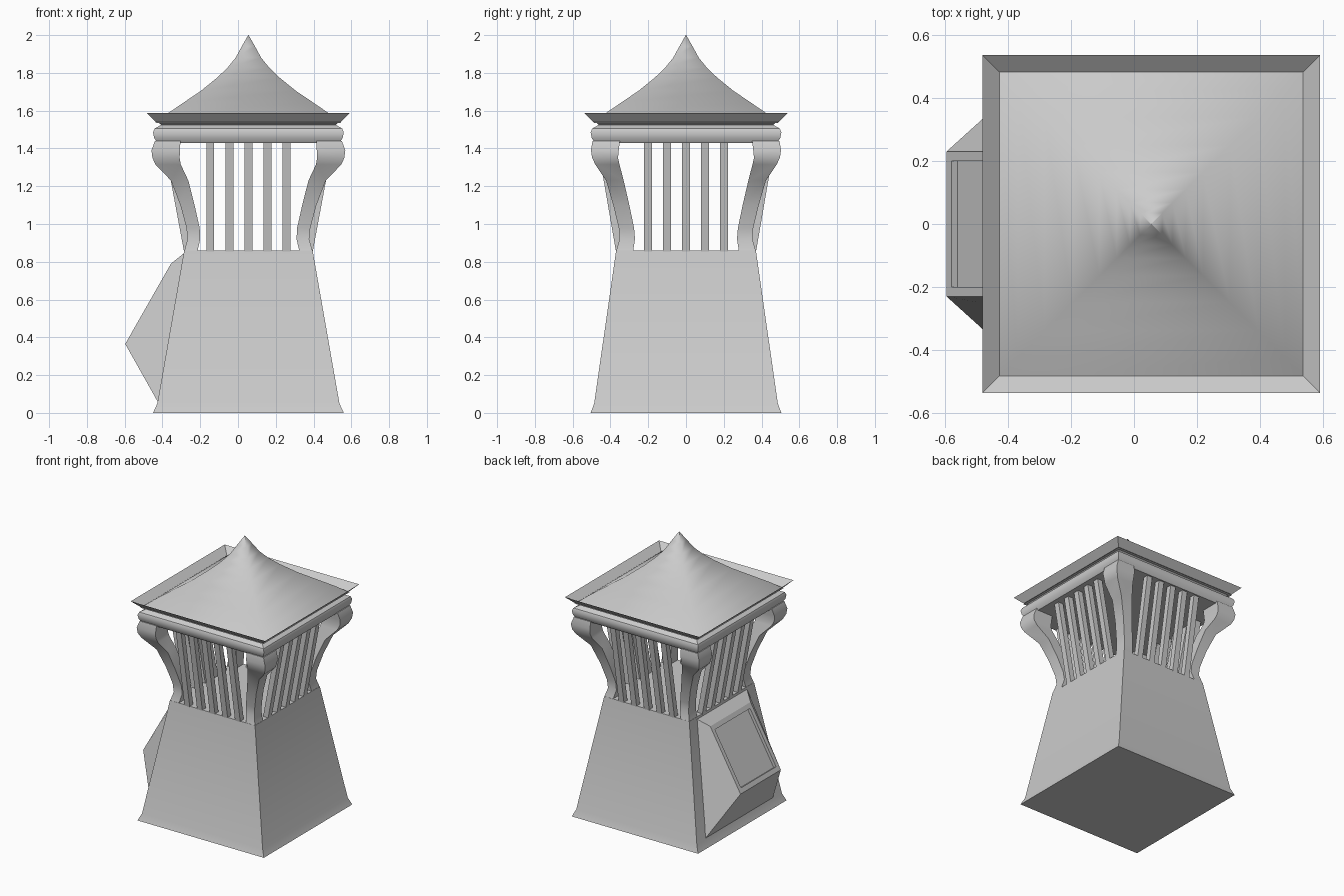
import bpy
import math

if "Cube" in bpy.data.objects:
    bpy.data.objects.remove(bpy.data.objects["Cube"])

CX = 0.055  # tower axis


def add(name, verts, faces, smooth=None):
    me = bpy.data.meshes.new(name)
    me.from_pydata(verts, [], faces)
    me.update()
    ob = bpy.data.objects.new(name, me)
    bpy.context.collection.objects.link(ob)
    bpy.ops.object.select_all(action='DESELECT')
    ob.select_set(True)
    bpy.context.view_layer.objects.active = ob
    bpy.ops.object.mode_set(mode='EDIT')
    bpy.ops.mesh.select_all(action='SELECT')
    bpy.ops.mesh.normals_make_consistent(inside=False)
    bpy.ops.object.mode_set(mode='OBJECT')
    if smooth:
        bpy.ops.object.shade_smooth_by_angle(angle=math.radians(smooth))
    return ob


def loft(name, rings, smooth=None):
    """Skin a stack of four-sided rings and cap both ends."""
    verts = [v for r in rings for v in r]
    faces = [(0, 1, 2, 3), tuple(len(verts) - 4 + i for i in range(4))]
    for k in range(len(rings) - 1):
        for i in range(4):
            a, b = 4 * k + i, 4 * k + (i + 1) % 4
            faces.append((a, b, b + 4, a + 4))
    return add(name, verts, faces, smooth)


def rect(x0, x1, y0, y1, z):
    return [(CX + x0, y0, z), (CX + x1, y0, z), (CX + x1, y1, z), (CX + x0, y1, z)]


def centred(hx, hy, z):
    return rect(-hx, hx, -hy, hy, z)


# tapered base with a small flare at the foot
loft("base", [centred(.505, .505, 0), centred(.482, .486, .05), centred(.34, .37, .86)], 30)

# curved corner posts: outer x, inner x, outer y, inner y, z
POST = [(.34, .27, .37, .28, .855), (.322, .255, .352, .27, .92),
        (.328, .258, .356, .275, .98), (.36, .285, .385, .30, 1.10),
        (.41, .318, .423, .33, 1.23), (.492, .358, .48, .352, 1.315),
        (.508, .364, .497, .36, 1.35), (.513, .362, .503, .356, 1.39),
        (.495, .36, .495, .35, 1.44)]
for sx in (-1, 1):
    for sy in (-1, 1):
        loft("corner_post", [rect(sx * i, sx * o, sy * j, sy * p, z)
                             for o, i, p, j, z in POST], 35)

# slats leaning outwards on all four sides
W, D = .021, .04
for s in (-1, 1):
    for k in range(-2, 3):
        c = k * .101
        loft("front_back_slat", [rect(c - W, c + W, s * (h - D), s * h, z)
                                 for h, z in ((.37, .85), (.472, 1.44))])
        loft("side_slat", [rect(s * (h - D), s * h, c - W, c + W, z)
                           for h, z in ((.34, .85), (.45, 1.44))])

# moulded cornice with a raised lip
CORNICE = [(.482, 1.43), (.499, 1.455), (.505, 1.485), (.497, 1.505),
           (.462, 1.525), (.537, 1.587), (.49, 1.54)]
loft("cornice", [centred(h, h, z) for h, z in CORNICE], 35)

# swept pyramid roof
ROOF = [(.492, 1.535), (.425, 1.587), (.34, 1.645), (.25, 1.706), (.165, 1.775),
        (.11, 1.828), (.068, 1.88), (.035, 1.94), (.001, 2.0)]
loft("roof", [centred(h, h, z) for h, z in ROOF], 100)

# hopper on the left side, with a recessed panel in its upper slope
LO, HI = (-.597, .365), (-.355, .79)


def on_slope(t, y, depth=0):
    dx, dz = HI[0] - LO[0], HI[1] - LO[1]
    n = math.hypot(dx, dz)
    return (LO[0] + dx * t + depth * dz / n, y, LO[1] + dz * t - depth * dx / n)


v = [(-.42, -.39, .05), (-.42, .39, .05), (-.28, .29, .85), (-.28, -.29, .85)]
for t0, t1, y, d in ((0, 1, .23, 0), (.07, .93, .2, 0), (.07, .93, .2, .022)):
    v += [on_slope(t0, -y, d), on_slope(t0, y, d), on_slope(t1, y, d), on_slope(t1, -y, d)]
f = [(0, 1, 2, 3), (0, 1, 5, 4), (2, 3, 7, 6), (1, 2, 6, 5), (3, 0, 4, 7), (12, 13, 14, 15)]
for b in (4, 8):
    for i in range(4):
        j = (i + 1) % 4
        f.append((b + i, b + j, b + 4 + j, b + 4 + i))
add("hopper", v, f)
